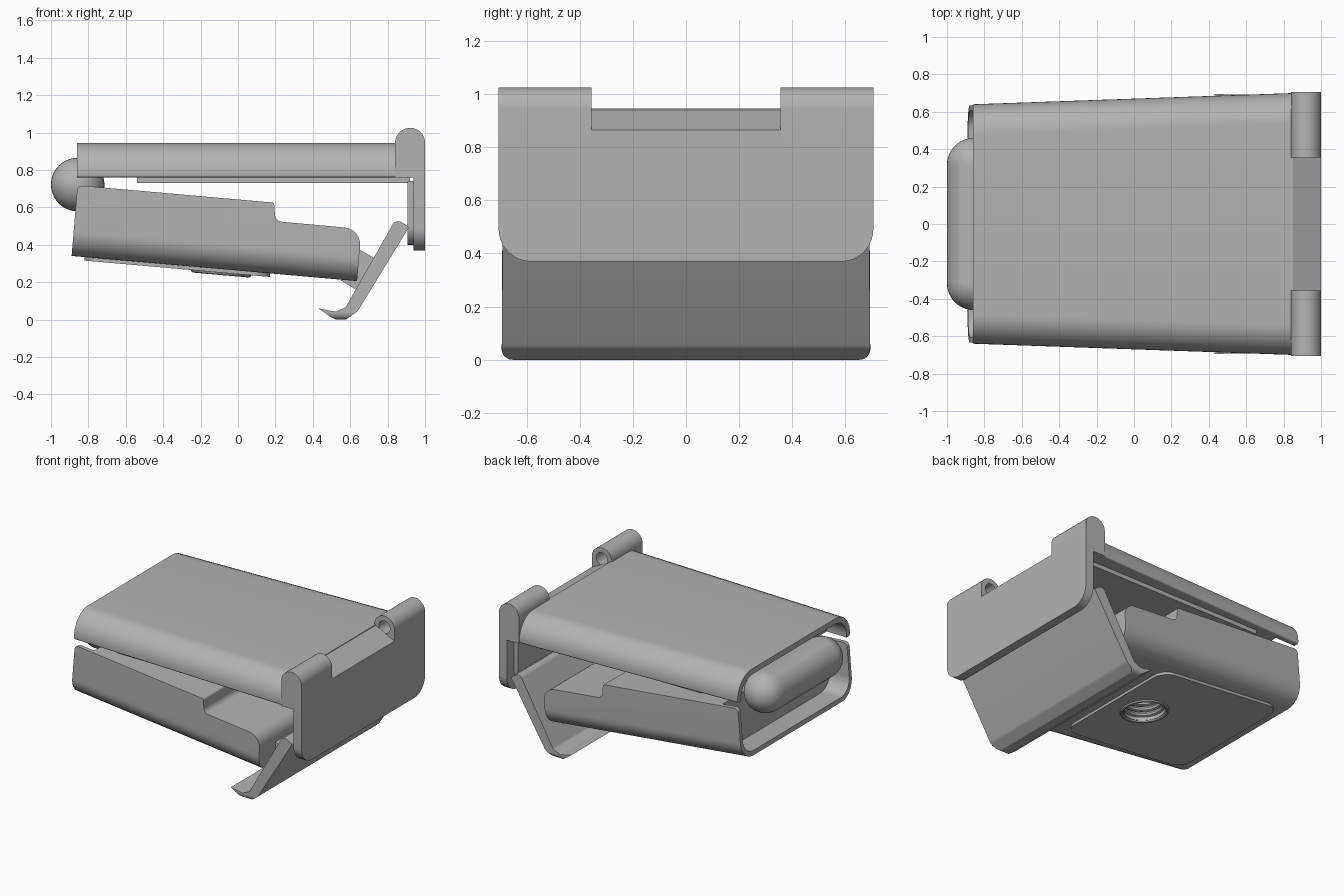
import bpy, bmesh, math
from mathutils import Vector

cube = bpy.data.objects.get("Cube")
if cube:
    bpy.data.objects.remove(cube, do_unlink=True)

grey = bpy.data.materials.new("plain_grey")
grey.use_nodes = True
grey.diffuse_color = (0.45, 0.45, 0.45, 1)
grey.node_tree.nodes["Principled BSDF"].inputs["Base Color"].default_value = (0.45, 0.45, 0.45, 1)


def finish(name, bm):
    bmesh.ops.recalc_face_normals(bm, faces=bm.faces)
    mesh = bpy.data.meshes.new(name)
    bm.to_mesh(mesh)
    bm.free()
    ob = bpy.data.objects.new(name, mesh)
    bpy.context.collection.objects.link(ob)
    mesh.materials.append(grey)
    return ob


def loft(name, start, end):
    """Solid between two matching rings of 3D points."""
    bm = bmesh.new()
    a = [bm.verts.new(p) for p in start]
    b = [bm.verts.new(p) for p in end]
    bm.faces.new(a)
    bm.faces.new(b)
    for i in range(len(a)):
        j = (i + 1) % len(a)
        bm.faces.new((a[i], a[j], b[j], b[i]))
    return finish(name, bm)


def rounded(points, steps=8):
    """Outline from (u, v, corner radius) points."""
    out = []
    for i, (u, v, r) in enumerate(points):
        p = Vector((u, v))
        if r == 0:
            out.append(p)
            continue
        d0 = (Vector(points[i - 1][:2]) - p).normalized()
        d1 = (Vector(points[(i + 1) % len(points)][:2]) - p).normalized()
        half = d0.angle(d1) / 2
        centre = p + (d0 + d1).normalized() * r / math.sin(half)
        s = p + d0 * r / math.tan(half) - centre
        e = p + d1 * r / math.tan(half) - centre
        for k in range(steps + 1):
            out.append(centre + s.lerp(e, k / steps).normalized() * r)
    return out


def side_prism(name, points, y0, y1):
    ring = rounded(points)
    return loft(name, [(p.x, y0, p.y) for p in ring], [(p.x, y1, p.y) for p in ring])


def end_box(name, x0, w0, x1, w1, low, high, r_low, r_high, tilt=0):
    """Tapered box along x; cross-section corners rounded at bottom and top."""
    rings = []
    for x, w in ((x0, w0), (x1, w1)):
        section = rounded([(-w, low, r_low), (w, low, r_low), (w, high, r_high), (-w, high, r_high)])
        rings.append([(x, p.x, p.y + tilt * x) for p in section])
    return loft(name, *rings)


def cylinder(name, radius, depth, location, rotation=(0, 0, 0)):
    bpy.ops.mesh.primitive_cylinder_add(vertices=40, radius=radius, depth=depth,
                                        location=location, rotation=rotation)
    ob = bpy.context.object
    ob.name = name
    ob.data.materials.append(grey)
    return ob


def boolean(ob, tool, operation="DIFFERENCE"):
    mod = ob.modifiers.new(operation.lower(), "BOOLEAN")
    mod.operation, mod.object, mod.solver = operation, tool, "EXACT"
    bpy.ops.object.select_all(action="DESELECT")
    ob.select_set(True)
    bpy.context.view_layer.objects.active = ob
    bpy.ops.object.modifier_apply(modifier=mod.name)
    bpy.data.objects.remove(tool, do_unlink=True)


TILT = -0.088  # slope of the lower case

# Upper case with a pocket for the roller
upper = end_box("upper_case", -0.86, 0.64, 0.85, 0.70, 0.76, 0.945, 0.012, 0.16)
boolean(upper, end_box("pocket", -0.95, 0.60, -0.70, 0.605, 0.60, 0.905, 0, 0.13))

# Inner lining: flat plate under the upper case, and pad on the end wall
side_prism("lining_plate", [(-0.54, 0.73, 0), (0.92, 0.73, 0), (0.92, 0.765, 0), (-0.54, 0.765, 0)], -0.6, 0.6)
end_box("lining_wall", 0.907, 0.62, 0.94, 0.62, 0.40, 0.74, 0.1, 0)

# End wall and the hinge above it
end_box("end_wall", 0.937, 0.705, 1.0, 0.705, 0.37, 0.765, 0.12, 0)
side_prism("hinge_saddle", [(0.84, 0.76, 0), (1.0, 0.76, 0), (1.0, 0.865, 0), (0.84, 0.945, 0)], -0.36, 0.36)
for side, label in ((1, "left"), (-1, "right")):
    knuckle = side_prism("hinge_knuckle_" + label,
                         [(0.84, 0.76, 0), (1.0, 0.76, 0), (1.0, 1.025, 0.0795), (0.84, 1.025, 0.0795)],
                         side * 0.355, side * 0.705)
    boolean(knuckle, cylinder("pin_hole", 0.045, 0.4, (0.92, side * 0.4, 0.945), (math.pi / 2, 0, 0)))

# Lower case: tapered trough trimmed to a stepped side outline
lower = end_box("lower_case", -0.95, 0.632, 0.75, 0.69, 0.262, 0.75, 0.13, 0, TILT)
boolean(lower, side_prism("outline", [
    (-0.893, 0.30, 0), (0.632, 0.15, 0), (0.66, 0.484, 0.09), (0.20, 0.526, 0.04),
    (0.193, 0.625, 0.012), (-0.858, 0.718, 0.03)], -1, 1), "INTERSECT")
boolean(lower, end_box("recess", -1.0, 0.605, -0.72, 0.61, 0.295, 0.9, 0.11, 0, TILT))

# Rounded plate on the underside, with a threaded socket
ring = rounded([(-0.82, -0.5, 0.1), (0.17, -0.5, 0.1), (0.17, 0.5, 0.1), (-0.82, 0.5, 0.1)])
plate = loft("base_plate", [(p.x, p.y, 0.243 + TILT * p.x) for p in ring],
             [(p.x, p.y, 0.272 + TILT * p.x) for p in ring])
angle = -math.atan(TILT)
for ob in (plate, lower):
    boolean(ob, cylinder("socket", 0.135, 0.36, (-0.09, 0, 0.26), (0, angle, 0)))
for i in range(4):
    bpy.ops.mesh.primitive_torus_add(location=(-0.09 + 0.003 * i, 0, 0.25 + 0.04 * i), rotation=(0, angle, 0),
                                     major_radius=0.15 if i == 0 else 0.13,
                                     minor_radius=0.012 if i == 0 else 0.018,
                                     major_segments=40, minor_segments=8)
    bpy.context.object.name = "socket_rim" if i == 0 else "socket_thread"
    bpy.context.object.data.materials.append(grey)

# Roller: a capsule lying along y
bm = bmesh.new()
bmesh.ops.create_uvsphere(bm, u_segments=40, v_segments=20, radius=0.143)
for v in bm.verts:
    v.co = Vector((v.co.x, v.co.z, v.co.y))
bmesh.ops.bisect_plane(bm, geom=bm.verts[:] + bm.edges[:] + bm.faces[:], plane_co=(0, 0, 0), plane_no=(0, 1, 0),
                       clear_inner=True)
for v in bm.verts:
    v.co.y += 0.317
bmesh.ops.mirror(bm, geom=bm.verts[:] + bm.edges[:] + bm.faces[:], axis="Y", merge_dist=0.0001)
bmesh.ops.bridge_loops(bm, edges=[e for e in bm.edges if e.is_boundary])
bmesh.ops.translate(bm, vec=(-0.857, 0, 0.722), verts=bm.verts)
finish("roller", bm)

# Slanted flap with a curled foot, and the block joining it to the lower case
flap = side_prism("flap", [
    (0.915, 0.495, 0.012), (0.64, 0.045, 0.06), (0.56, -0.012, 0.05), (0.50, 0.01, 0.04), (0.43, 0.06, 0),
    (0.52, 0.042, 0.03), (0.575, 0.065, 0.03), (0.845, 0.54, 0.035)], -0.72, 0.72)
boolean(flap, end_box("flap_trim", 0.3, 0.695, 1.0, 0.69, 0.0, 0.7, 0.04, 0), "INTERSECT")
side_prism("flap_block", [(0.55, 0.21, 0), (0.63, 0.16, 0), (0.735, 0.325, 0), (0.64, 0.38, 0)], -0.5, 0.5)

# Smooth shading with sharp edges kept
bpy.ops.object.select_all(action="DESELECT")
for ob in bpy.context.scene.objects:
    if ob.type == "MESH":
        ob.select_set(True)
        bpy.context.view_layer.objects.active = ob
bpy.ops.object.shade_smooth_by_angle(angle=math.radians(30))
